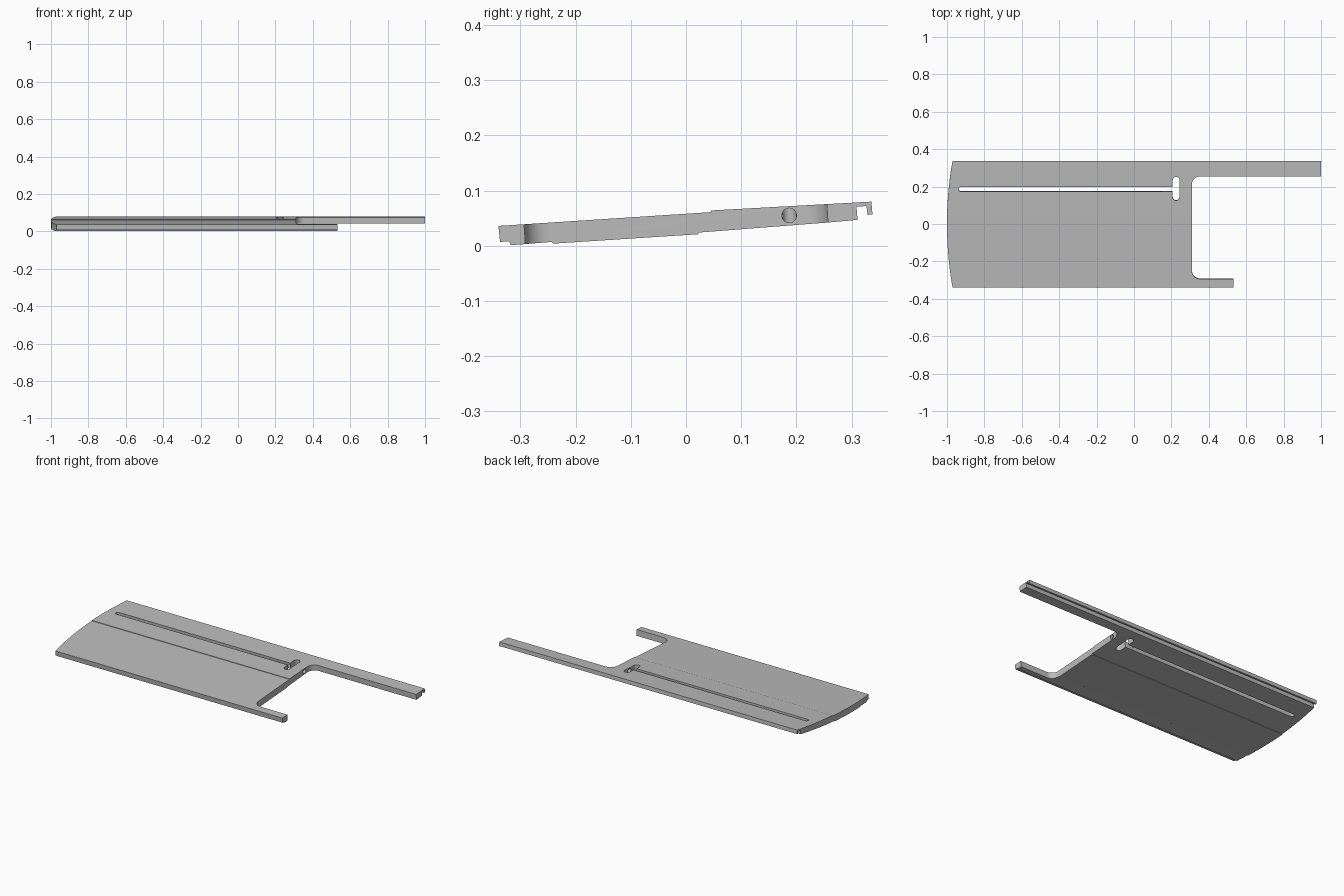
import bpy, bmesh, math
from mathutils import Matrix, Vector

cube = bpy.data.objects.get("Cube")
if cube:
    bpy.data.objects.remove(cube, do_unlink=True)

TILT = math.atan(0.065)

grey = bpy.data.materials.new("plain grey")
grey.use_nodes = True
grey.diffuse_color = (0.5, 0.5, 0.5, 1)
grey.node_tree.nodes["Principled BSDF"].inputs["Base Color"].default_value = (0.5, 0.5, 0.5, 1)


def prism(name, points, direction):
    """Extrude a closed outline along a direction."""
    bm = bmesh.new()
    face = bm.faces.new([bm.verts.new(p) for p in points])
    ext = bmesh.ops.extrude_face_region(bm, geom=[face])
    moved = [v for v in ext["geom"] if isinstance(v, bmesh.types.BMVert)]
    bmesh.ops.translate(bm, verts=moved, vec=direction)
    bmesh.ops.recalc_face_normals(bm, faces=bm.faces)
    mesh = bpy.data.meshes.new(name)
    bm.to_mesh(mesh)
    bm.free()
    mesh.materials.append(grey)
    obj = bpy.data.objects.new(name, mesh)
    bpy.context.collection.objects.link(obj)
    return obj


def arc(cx, cy, r, start, end, steps=12):
    angles = [math.radians(start + (end - start) * i / steps) for i in range(steps + 1)]
    return [(cx + r * math.cos(a), cy + r * math.sin(a)) for a in angles]


def plan_cutter(name, outline):
    """Tall prism standing square to the sloping plate."""
    obj = prism(name, [(x, y, -0.2) for x, y in outline], Vector((0, 0, 0.4)))
    obj.data.transform(Matrix.Translation((0, 0, 0.04)) @ Matrix.Rotation(TILT, 4, "X"))
    return obj


def combine(target, cutter, operation):
    mod = target.modifiers.new(cutter.name, "BOOLEAN")
    mod.operation = operation
    mod.solver = "EXACT"
    mod.object = cutter
    bpy.context.view_layer.objects.active = target
    bpy.ops.object.modifier_apply(modifier=mod.name)
    bpy.data.objects.remove(cutter, do_unlink=True)


# Sloping plate section with stepped faces, front rebate and rear hooked lip
section = [
    (-0.340, 0.036), (0.045, 0.061), (0.045, 0.064), (0.336, 0.080),
    (0.338, 0.057), (0.329, 0.056), (0.327, 0.072), (0.309, 0.071),
    (0.311, 0.047), (0.255, 0.042), (0.023, 0.024), (0.023, 0.021),
    (-0.240, 0.004), (-0.244, 0.007), (-0.318, 0.001), (-0.320, 0.008),
    (-0.337, 0.007),
]
plate = prism("sliding_plate", [(-1.1, y, z) for y, z in section], Vector((2.1, 0, 0)))

# Plan outline: bowed left end, long rear arm, short front arm, filleted notch
R = 0.045
bow = math.degrees(math.asin(0.4 / 1.94))
outline = arc(0.94, 0, 1.94, 180 - bow, 180 + bow, 28)
outline += [(0.532, -0.4), (0.532, -0.293)]
outline += arc(0.309 + R, -0.293 + R, R, 270, 180)
outline += arc(0.309 + R, 0.257 - R, R, 180, 90)
outline += [(1.1, 0.257), (1.1, 0.4)]
combine(plate, plan_cutter("outline", outline), "INTERSECT")

# Long slot with a rounded left end
slot = arc(-0.926, 0.188, 0.012, 90, 270) + [(0.22, 0.176), (0.22, 0.2)]
combine(plate, plan_cutter("long_slot", slot), "DIFFERENCE")

# Cross slot with rounded ends
cross = arc(0.225, 0.236, 0.018, 0, 180) + arc(0.225, 0.145, 0.018, 180, 360)
combine(plate, plan_cutter("cross_slot", cross), "DIFFERENCE")

# Round bore from the notch edge into the slot
bore = prism("bore", [(0.155, y, z) for y, z in arc(0.187, 0.055, 0.0132, 0, 345, 23)],
             Vector((0.2, 0, 0)))
combine(plate, bore, "DIFFERENCE")

# Smooth curves, keep edges sharp
bpy.ops.object.select_all(action="DESELECT")
plate.select_set(True)
bpy.context.view_layer.objects.active = plate
bpy.ops.object.shade_smooth_by_angle(angle=math.radians(30))
